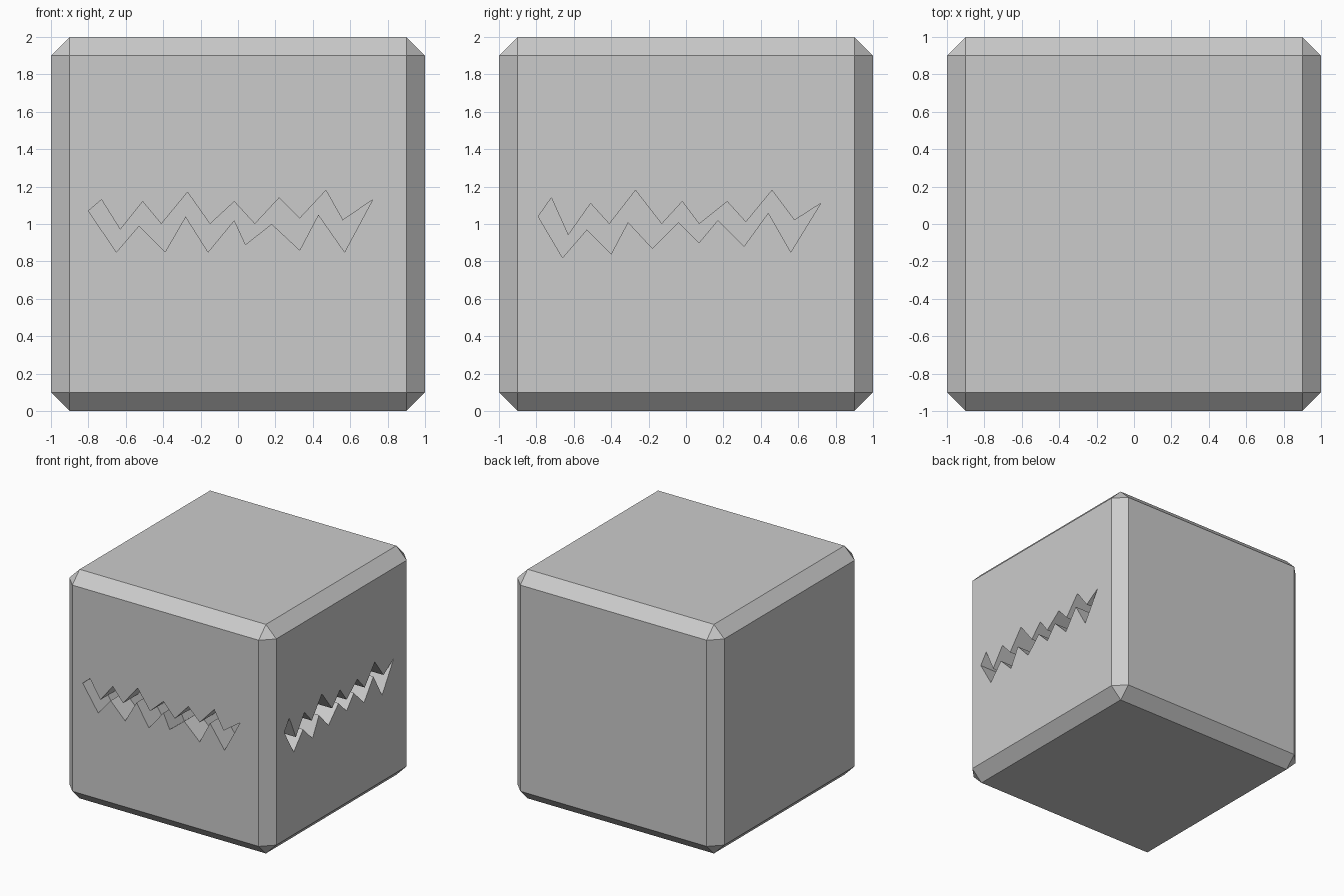
import bpy, bmesh
from math import radians
from mathutils import Matrix

if "Cube" in bpy.data.objects:
    bpy.data.objects.remove(bpy.data.objects["Cube"])

DEPTH = 0.2


def crack_cutter(name, outline, turn):
    """Zigzag prism cutting into the front face, turned about z to its side."""
    bm = bmesh.new()
    face = bm.faces.new([bm.verts.new((x, -1.1, z)) for x, z in outline])
    ext = bmesh.ops.extrude_face_region(bm, geom=[face])
    verts = [v for v in ext["geom"] if isinstance(v, bmesh.types.BMVert)]
    bmesh.ops.translate(bm, verts=verts, vec=(0, 0.1 + DEPTH, 0))
    bmesh.ops.recalc_face_normals(bm, faces=bm.faces)
    bm.transform(Matrix.Rotation(turn, 4, 'Z'))
    mesh = bpy.data.meshes.new(name)
    bm.to_mesh(mesh)
    bm.free()
    ob = bpy.data.objects.new(name, mesh)
    bpy.context.collection.objects.link(ob)
    ob.hide_render = True
    return ob


# Crack outlines: upper zigzag left to right, then lower zigzag back
front = [(-.80, 1.07), (-.73, 1.13), (-.63, .97), (-.51, 1.12), (-.41, 1.0),
         (-.27, 1.17), (-.15, 1.0), (-.02, 1.12), (.09, 1.0), (.22, 1.14),
         (.33, 1.03), (.47, 1.18), (.56, 1.02), (.72, 1.13),
         (.57, .85), (.43, 1.05), (.33, .86), (.18, 1.0), (.04, .89),
         (-.02, 1.02), (-.16, .85), (-.28, 1.04), (-.39, .85), (-.53, .99), (-.65, .85)]
right = [(-.79, 1.04), (-.72, 1.14), (-.63, .94), (-.51, 1.11), (-.41, 1.0),
         (-.27, 1.18), (-.13, 1.0), (-.02, 1.12), (.07, 1.0), (.22, 1.12),
         (.32, 1.01), (.46, 1.18), (.58, 1.02), (.72, 1.11),
         (.56, .85), (.44, 1.06), (.31, .88), (.17, 1.02), (.07, .90),
         (-.04, 1.01), (-.18, .87), (-.31, 1.01), (-.40, .84), (-.53, .97), (-.66, .82)]

# Chamfered block
bm = bmesh.new()
bmesh.ops.create_cube(bm, size=2, matrix=Matrix.Translation((0, 0, 1)))
bmesh.ops.bevel(bm, geom=bm.edges[:], offset=0.1, segments=1, affect='EDGES')
mesh = bpy.data.meshes.new("cracked_block")
bm.to_mesh(mesh)
bm.free()
block = bpy.data.objects.new("cracked_block", mesh)
bpy.context.collection.objects.link(block)
bpy.context.view_layer.objects.active = block

# Cut the cracks into the front and right faces
for name, outline, turn in (("front_crack", front, 0), ("right_crack", right, radians(90))):
    cutter = crack_cutter(name, outline, turn)
    mod = block.modifiers.new(name, 'BOOLEAN')
    mod.operation = 'DIFFERENCE'
    mod.solver = 'EXACT'
    mod.object = cutter
    bpy.ops.object.modifier_apply(modifier=mod.name)
    bpy.data.objects.remove(cutter)
